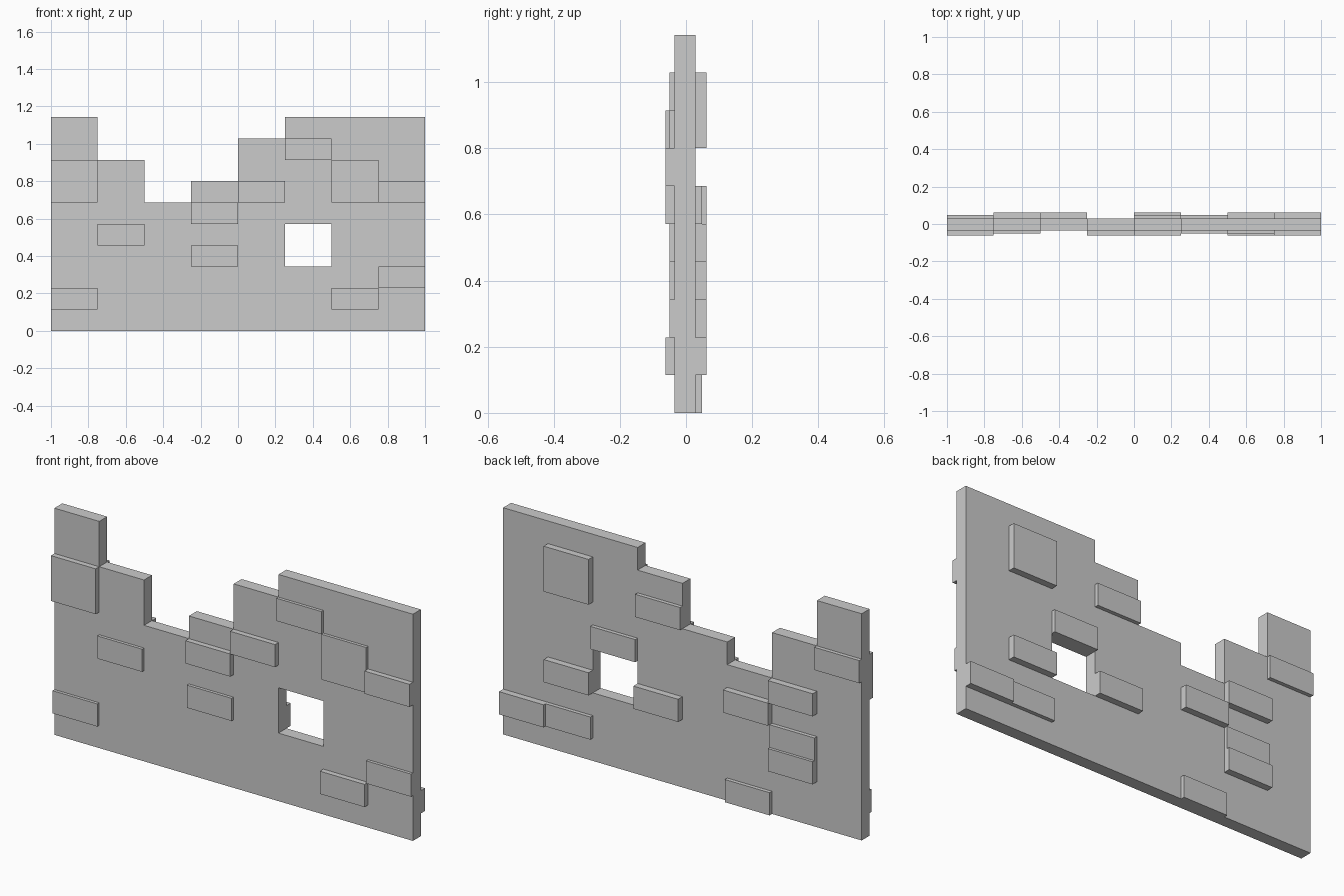
import bpy, bmesh

if "Cube" in bpy.data.objects:
    bpy.data.objects.remove(bpy.data.objects["Cube"])

COL, ROW = 0.25, 0.1143             # brick module of the wall
FRONT, BACK = -0.0345, 0.0285       # wall faces
HEIGHTS = [10, 8, 6, 7, 9, 10, 10, 10]   # rows per column


def prism(name, outline, y0, y1):
    """Extrude an (x, z) outline from y0 to y1."""
    bm = bmesh.new()
    face = bm.faces.new([bm.verts.new((x, y0, z)) for x, z in outline])
    new = bmesh.ops.extrude_face_region(bm, geom=[face])["geom"]
    for v in new:
        if isinstance(v, bmesh.types.BMVert):
            v.co.y = y1
    bmesh.ops.recalc_face_normals(bm, faces=bm.faces[:])
    mesh = bpy.data.meshes.new(name)
    bm.to_mesh(mesh)
    bm.free()
    obj = bpy.data.objects.new(name, mesh)
    bpy.context.collection.objects.link(obj)
    return obj


def block(name, col, row, rows, y0, y1):
    """Box that fills one column and some rows of the brick grid."""
    x0, z0 = -1 + col * COL, row * ROW
    x1, z1 = x0 + COL, z0 + rows * ROW
    return prism(name, [(x0, z0), (x1, z0), (x1, z1), (x0, z1)], y0, y1)


# Wall slab with a broken, stepped top
outline = [(1, 0), (-1, 0)]
for i, h in enumerate(HEIGHTS):
    for x in (-1 + i * COL, -1 + (i + 1) * COL):
        if (x, h * ROW) != outline[-1]:
            outline.append((x, h * ROW))
wall = prism("wall", outline, FRONT, BACK)

# Square opening
cutter = block("opening_cutter", 5, 3, 2, -0.2, 0.2)
cutter.hide_render = True
cutter.hide_viewport = True
cut = wall.modifiers.new("opening", 'BOOLEAN')
cut.object = cutter
cut.operation = 'DIFFERENCE'
cut.solver = 'EXACT'

# Raised stones on the front: (column, row, rows, outer y)
front = [(0, 6, 2, -.0625), (1, 4, 1, -.05), (0, 1, 1, -.05), (3, 5, 1, -.0625),
         (3, 3, 1, -.05), (4, 6, 1, -.0625), (5, 8, 1, -.05), (6, 6, 2, -.05),
         (7, 6, 1, -.0625), (6, 1, 1, -.0625), (7, 2, 1, -.05)]
for c, r, n, y in front:
    block("front_stone", c, r, n, y, FRONT)

# Raised stones on the back
back = [(6, 7, 2, .0625), (4, 7, 1, .048), (5, 5, 1, .048), (6, 3, 1, .0625),
        (7, 1, 1, .0625), (6, 1, 1, .048), (4, 3, 1, .0625), (2, 4, 1, .0625),
        (1, 5, 1, .0625), (1, 3, 1, .048), (1, 2, 1, .0625), (0, 7, 1, .048),
        (2, 0, 1, .048)]
for c, r, n, y in back:
    block("back_stone", c, r, n, BACK, y)
